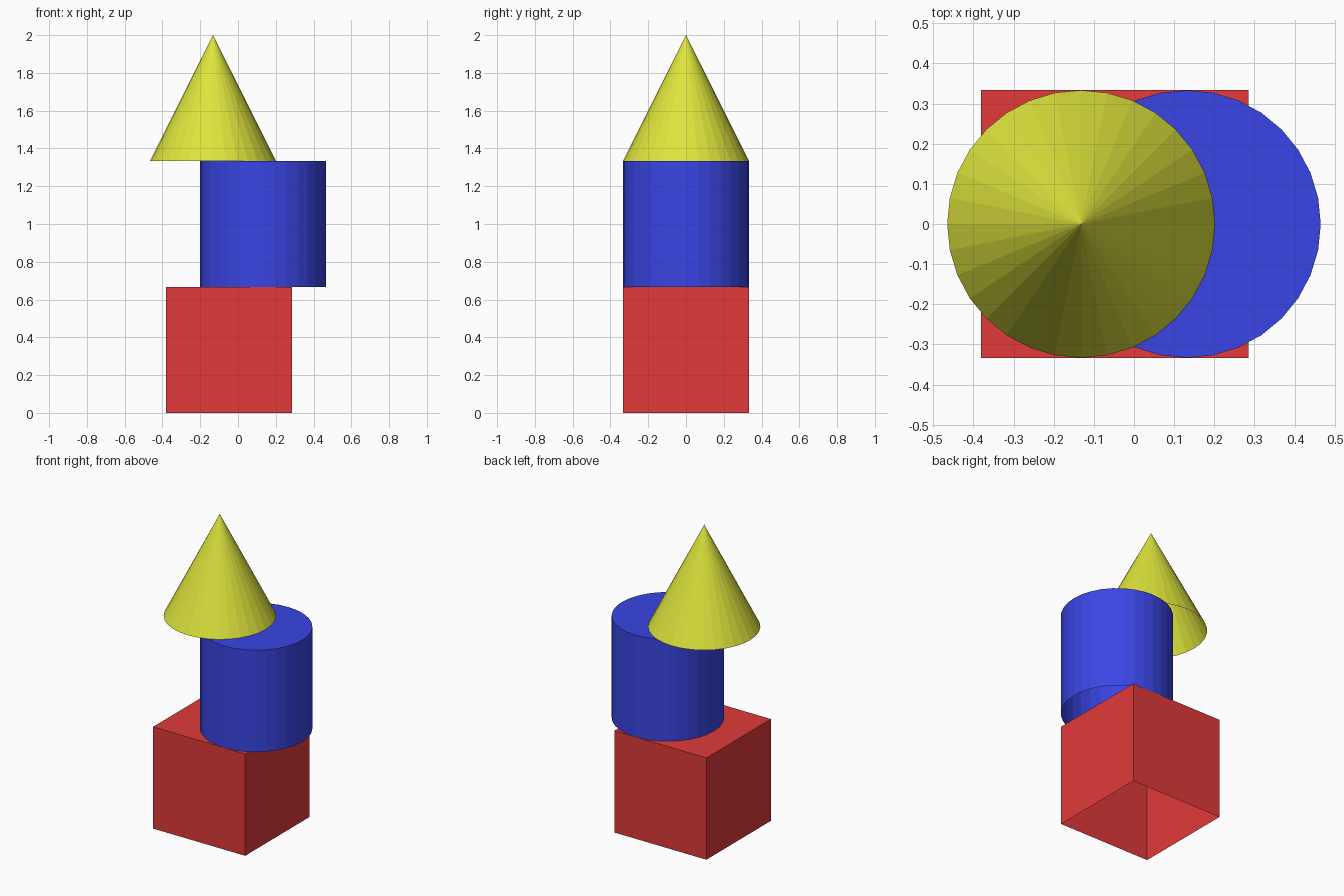
import bpy, bmesh
from mathutils import Matrix

if "Cube" in bpy.data.objects:
    bpy.data.objects.remove(bpy.data.objects["Cube"])

S = 2 / 3          # height and width of every block
R = S / 2


def material(name, rgb):
    m = bpy.data.materials.new(name)
    m.diffuse_color = (*rgb, 1)
    m.use_nodes = True
    m.node_tree.nodes["Principled BSDF"].inputs["Base Color"].default_value = m.diffuse_color
    return m


def add_block(name, bm, x, z, mat):
    """Drop the open underside, then place the block centred at x, z."""
    bmesh.ops.recalc_face_normals(bm, faces=bm.faces)
    bm.normal_update()
    under = [f for f in bm.faces if f.normal.z < -0.9]
    bmesh.ops.delete(bm, geom=under, context='FACES_ONLY')
    mesh = bpy.data.meshes.new(name)
    bm.to_mesh(mesh)
    bm.free()
    mesh.materials.append(mat)
    ob = bpy.data.objects.new(name, mesh)
    ob.location = (x, 0, z)
    bpy.context.collection.objects.link(ob)


def round_block(top_radius):
    bm = bmesh.new()
    bmesh.ops.create_cone(bm, cap_ends=True, segments=32, radius1=R,
                          radius2=top_radius, depth=S, matrix=Matrix())
    bmesh.ops.remove_doubles(bm, verts=bm.verts, dist=1e-5)
    return bm


# Red cube at the bottom
cube = bmesh.new()
bmesh.ops.create_cube(cube, size=S)
add_block("cube_block", cube, -0.048, S * 0.5, material("red", (0.75, 0.042, 0.042)))

# Blue cylinder in the middle
add_block("cylinder_block", round_block(R), 0.132, S * 1.5,
          material("blue", (0.042, 0.06, 0.78)))

# Yellow cone on top
add_block("cone_block", round_block(0), -0.132, S * 2.5,
          material("yellow", (0.73, 0.78, 0.045)))
